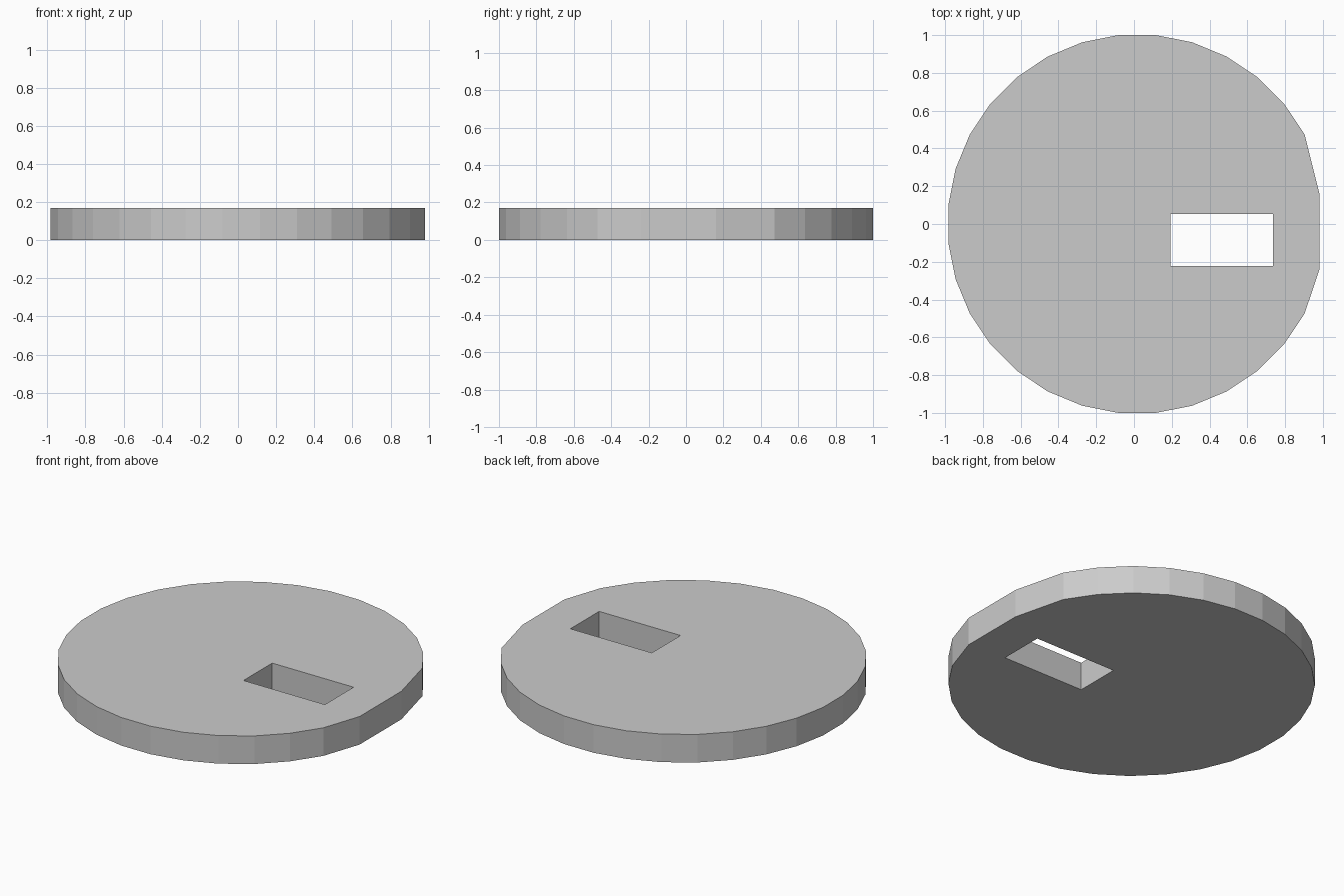
import bpy, bmesh
from math import sin, cos, radians

if "Cube" in bpy.data.objects:
    bpy.data.objects.remove(bpy.data.objects["Cube"])

HEIGHT = 0.17
CENTRE_X, RADIUS, SIDES = 0.017, 1.005, 32

# Disc outline: a 32-gon whose right end is trimmed to a short flat
outline = []
for k in range(2, SIDES - 2):
    a = radians((k + 0.5) * 360 / SIDES)
    outline.append((CENTRE_X + RADIUS * cos(a), RADIUS * sin(a)))
outline += [(0.982, -0.24), (0.982, 0.16)]

# Rectangular slot through the disc
slot = [(0.192, -0.222), (0.737, -0.222), (0.737, 0.053), (0.192, 0.053)]


def add_loop(bm, points):
    verts = [bm.verts.new((x, y, 0)) for x, y in points]
    return [bm.edges.new((v, verts[(i + 1) % len(verts)])) for i, v in enumerate(verts)]


# Fill between the two loops, then extrude into a plate
bm = bmesh.new()
edges = add_loop(bm, outline) + add_loop(bm, slot)
bmesh.ops.triangle_fill(bm, edges=edges, use_beauty=True, use_dissolve=False)
result = bmesh.ops.extrude_face_region(bm, geom=bm.faces[:], use_keep_orig=True)
top = [g for g in result["geom"] if isinstance(g, bmesh.types.BMVert)]
bmesh.ops.translate(bm, verts=top, vec=(0, 0, HEIGHT))
bmesh.ops.recalc_face_normals(bm, faces=bm.faces[:])

mesh = bpy.data.meshes.new("slotted_disc")
bm.to_mesh(mesh)
bm.free()
disc = bpy.data.objects.new("slotted_disc", mesh)
bpy.context.collection.objects.link(disc)
